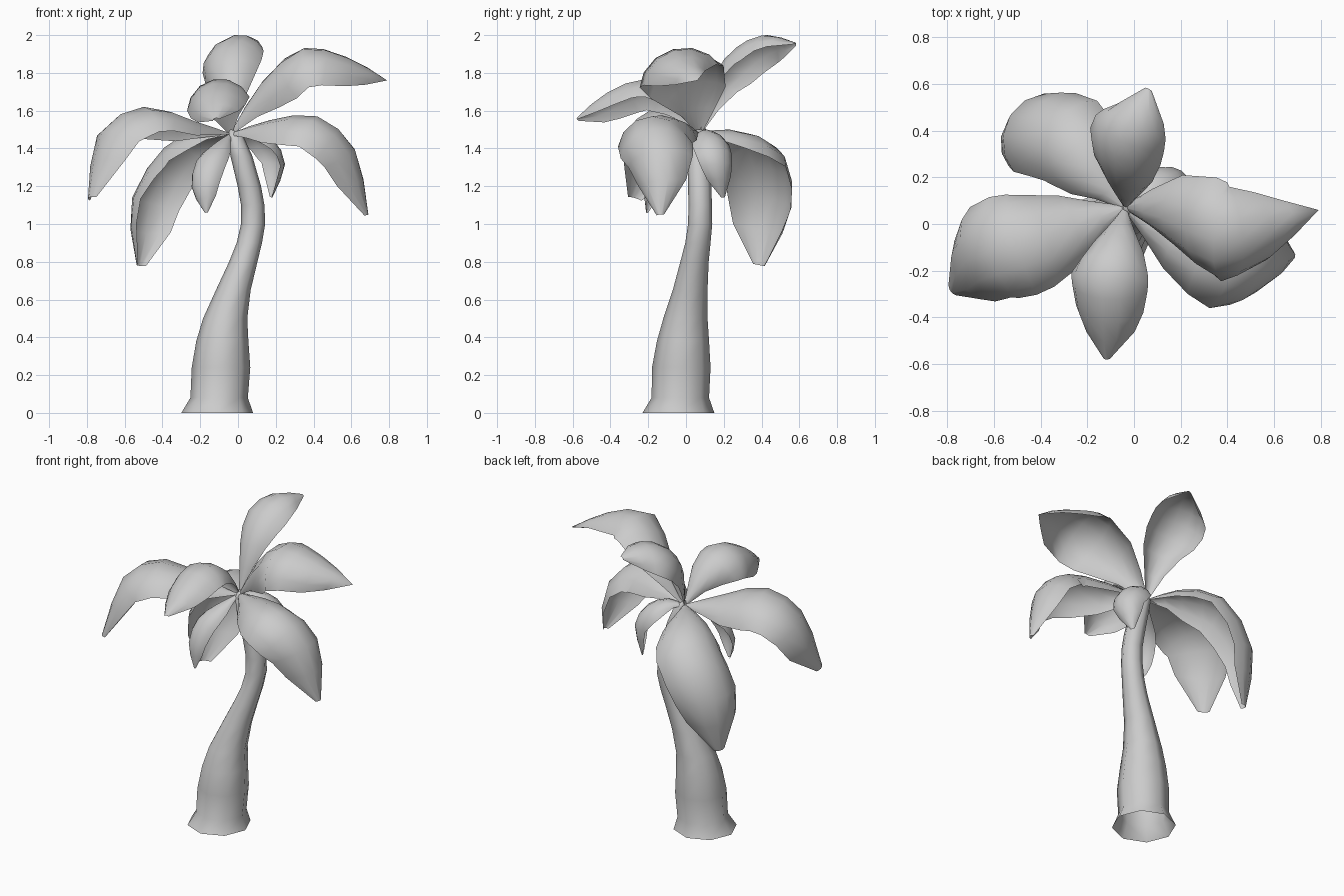
import bpy, bmesh, math
from mathutils import Vector, Matrix

if "Cube" in bpy.data.objects:
    bpy.data.objects.remove(bpy.data.objects["Cube"])

CROWN = Vector((-0.04, 0.07, 1.48))


def finish(name, bm, angle):
    bmesh.ops.recalc_face_normals(bm, faces=bm.faces)
    me = bpy.data.meshes.new(name)
    bm.to_mesh(me)
    bm.free()
    ob = bpy.data.objects.new(name, me)
    bpy.context.collection.objects.link(ob)
    bpy.ops.object.select_all(action='DESELECT')
    ob.select_set(True)
    bpy.context.view_layer.objects.active = ob
    bpy.ops.object.shade_smooth_by_angle(angle=math.radians(angle))
    return ob


def spline(pts, u):
    """Catmull-Rom point at u in 0..1."""
    p = [2 * pts[0] - pts[1]] + pts + [2 * pts[-1] - pts[-2]]
    f = u * (len(pts) - 1)
    i = min(int(f), len(pts) - 2)
    t = f - i
    a, b, c, d = p[i:i + 4]
    return 0.5 * (2 * b + (c - a) * t + (2 * a - 5 * b + 4 * c - d) * t * t
                  + (3 * b - a - 3 * c + d) * t ** 3)


# Trunk: curved, tapering, flared foot, open underneath (z, centre x, centre y, radius)
rings = [(0, -0.11, -0.04, 0.19), (0.08, -0.10, -0.03, 0.152),
         (0.24, -0.09, -0.025, 0.155), (0.38, -0.083, -0.016, 0.138),
         (0.5, -0.068, -0.003, 0.117), (0.65, -0.025, 0.022, 0.092),
         (0.8, 0.028, 0.045, 0.075), (0.9, 0.06, 0.063, 0.067),
         (1.0, 0.08, 0.075, 0.064), (1.1, 0.078, 0.075, 0.062),
         (1.2, 0.06, 0.073, 0.062), (1.36, 0.018, 0.065, 0.058),
         (1.46, -0.015, 0.068, 0.045), (1.5, -0.03, 0.07, 0.015)]
SIDES = 8
bm = bmesh.new()
loops = [[bm.verts.new((x + r * math.cos(2 * math.pi * k / SIDES),
                        y + r * math.sin(2 * math.pi * k / SIDES), z))
          for k in range(SIDES)] for z, x, y, r in rings]
for lo, hi in zip(loops, loops[1:]):
    for k in range(SIDES):
        n = (k + 1) % SIDES
        bm.faces.new((lo[k], lo[n], hi[n], hi[k]))
bm.faces.new(loops[-1])
finish("trunk", bm, 60)

# Frond: sheet following a spine, arc-shaped across so both rims hang down
POINTED = [0.05, 0.40, 0.76, 0.97, 1.0, 0.90, 0.70, 0.40, 0.0]
BLUNT = [0.05, 0.36, 0.70, 0.93, 1.0, 0.98, 0.88, 0.66, 0.1]
BROAD = [0.05, 0.36, 0.70, 0.93, 1.0, 1.0, 0.95, 0.77, 0.18]
ARC = math.radians(75)
ACROSS = [-1, -0.7, -0.35, 0, 0.35, 0.7, 1]


def frond(name, spine, half, sag, roll, widths=POINTED, twist=0):
    pts = [CROWN] + [Vector(p) for p in spine]
    chord = pts[-1] - pts[0]
    flat_side = Vector((-chord.y, chord.x, 0)).normalized()
    bm = bmesh.new()
    rows = []
    for i, w in enumerate(widths):
        u = i / (len(widths) - 1)
        c = spline(pts, u)
        tan = (spline(pts, min(1, u + 0.03)) - spline(pts, max(0, u - 0.03))).normalized()
        side = (flat_side - tan * flat_side.dot(tan)).normalized()
        side = Matrix.Rotation(math.radians(roll + twist * u), 3, tan) @ side
        up = tan.cross(side)
        row = []
        for v in ACROSS:
            out = math.sin(ARC * v) / math.sin(ARC)
            drop = (1 - math.cos(ARC * v)) / (1 - math.cos(ARC))
            row.append(bm.verts.new(c + side * half * w * out - up * sag * w * drop))
        rows.append(row)
    for a, b in zip(rows, rows[1:]):
        for k in range(len(ACROSS) - 1):
            bm.faces.new((a[k], a[k + 1], b[k + 1], b[k]))
    bmesh.ops.remove_doubles(bm, verts=bm.verts, dist=0.0005)
    finish(name, bm, 80)


# Large fronds
frond("frond_right_upper", [(0.12, 0.025, 1.74), (0.34, -0.07, 1.925),
                            (0.59, -0.035, 1.875), (0.79, 0.06, 1.76)], 0.22, 0.155, 14)
frond("frond_right_lower", [(0.17, -0.06, 1.55), (0.42, -0.18, 1.57),
                            (0.62, -0.17, 1.39), (0.69, -0.14, 1.05)], 0.20, 0.165, 0, BLUNT)
frond("frond_front", [(-0.085, -0.05, 1.67), (-0.13, -0.22, 1.765),
                      (-0.135, -0.42, 1.69), (-0.12, -0.58, 1.56)], 0.17, 0.13, 12, BLUNT)
frond("frond_left", [(-0.25, -0.005, 1.55), (-0.5, -0.085, 1.62),
                     (-0.72, -0.16, 1.49), (-0.79, -0.28, 1.14)], 0.225, 0.145, 4, BROAD)
frond("frond_back_left", [(-0.17, 0.23, 1.5), (-0.35, 0.41, 1.42),
                          (-0.53, 0.465, 1.13), (-0.53, 0.40, 0.78)], 0.205, 0.15, 0, BROAD)
frond("frond_back", [(-0.07, 0.15, 1.76), (-0.08, 0.28, 1.93),
                     (-0.02, 0.43, 2.0), (0.06, 0.58, 1.96)], 0.17, 0.13, -20, BLUNT, 10)
# Small hanging fronds
frond("frond_small_front", [(-0.1, -0.05, 1.43), (-0.165, -0.15, 1.35),
                            (-0.195, -0.21, 1.21), (-0.17, -0.21, 1.06)], 0.09, 0.06, 0, BLUNT)
frond("frond_small_back", [(0.06, 0.11, 1.5), (0.17, 0.165, 1.45),
                           (0.235, 0.195, 1.32), (0.18, 0.2, 1.14)], 0.11, 0.08, 0, BLUNT)
